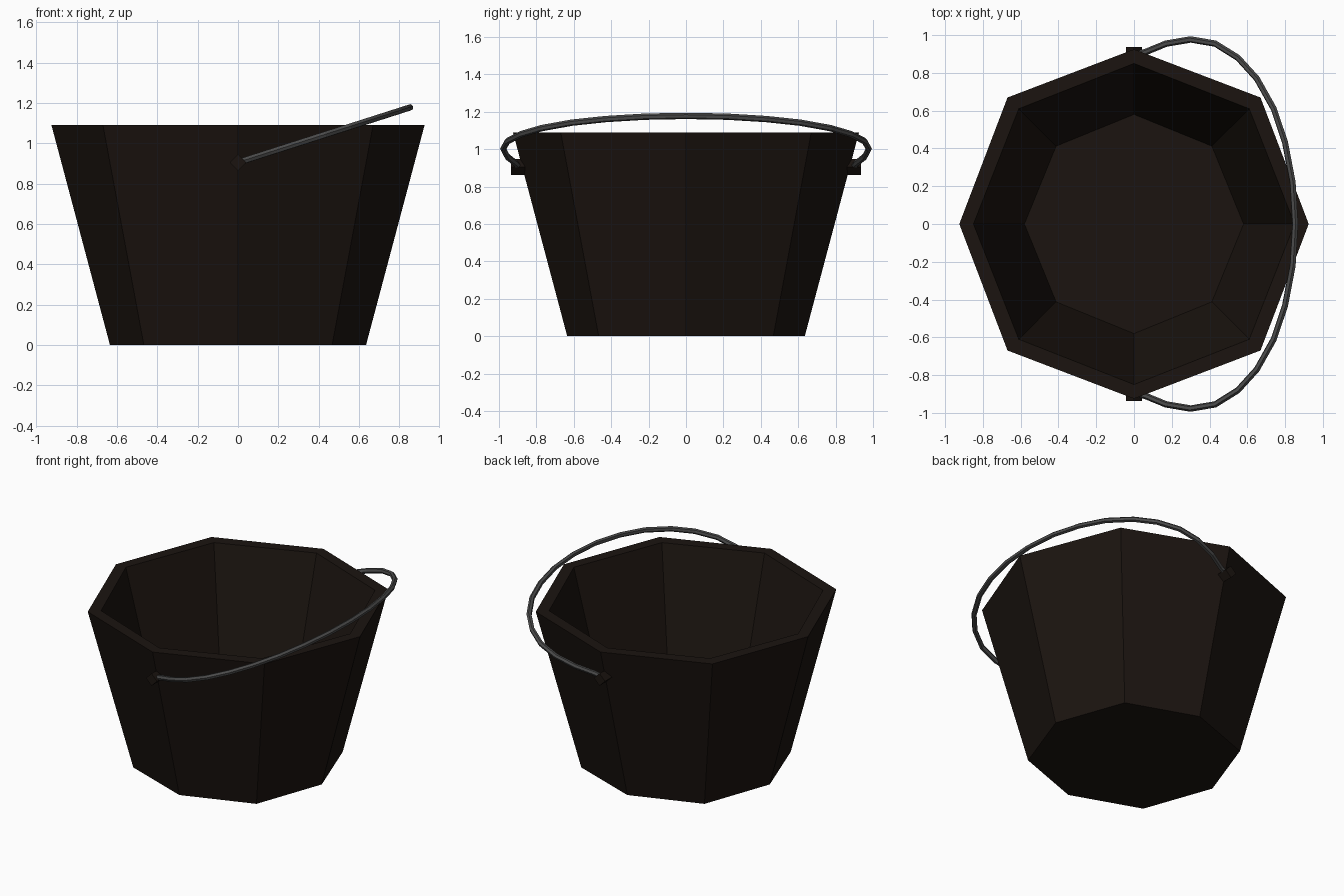
import bpy, bmesh, math

if "Cube" in bpy.data.objects:
    bpy.data.objects.remove(bpy.data.objects["Cube"])


def material(name, color):
    m = bpy.data.materials.new(name)
    m.diffuse_color = (*color, 1)
    m.use_nodes = True
    m.node_tree.nodes["Principled BSDF"].inputs["Base Color"].default_value = m.diffuse_color
    return m


wood = material("dark_wood", (0.011, 0.007, 0.005))
metal = material("grey_metal", (0.07, 0.07, 0.07))

# Bucket body: octagonal rings (axis radius, diagonal radius, z) joined into a thick shell
rings = [(0.635, 0.66, 0.0), (0.925, 0.947, 1.09), (0.85, 0.863, 1.09), (0.58, 0.583, 0.08)]
bm = bmesh.new()
loops = []
for r_axis, r_diag, z in rings:
    loop = []
    for i in range(8):
        a, r = i * math.pi / 4, (r_diag if i % 2 else r_axis)
        loop.append(bm.verts.new((r * math.cos(a), r * math.sin(a), z)))
    loops.append(loop)
for lo, hi in zip(loops, loops[1:]):
    for i in range(8):
        j = (i + 1) % 8
        bm.faces.new((lo[i], lo[j], hi[j], hi[i]))
bm.faces.new(loops[0][::-1])
bm.faces.new(loops[-1])
bmesh.ops.recalc_face_normals(bm, faces=bm.faces)
mesh = bpy.data.meshes.new("bucket_body")
bm.to_mesh(mesh)
bm.free()
mesh.materials.append(wood)
bpy.context.collection.objects.link(bpy.data.objects.new("bucket_body", mesh))

# Handle pegs: small diamond-section studs on both sides
for name, side in (("front_peg", -1), ("back_peg", 1)):
    bpy.ops.mesh.primitive_cylinder_add(vertices=4, radius=0.042, depth=0.1,
                                        location=(0, side * 0.886, 0.905),
                                        rotation=(math.pi / 2, 0, 0))
    peg = bpy.context.object
    peg.name = name
    peg.data.materials.append(wood)

# Handle: bowed wire lying in a tilted plane, half path mirrored across y
half = [(0.0, 0.895), (0.06, 0.91), (0.17, 0.955), (0.30, 0.977), (0.43, 0.955), (0.55, 0.88),
        (0.65, 0.77), (0.74, 0.61), (0.80, 0.43), (0.84, 0.22), (0.853, 0.0)]
path = half + [(x, -y) for x, y in half[-2::-1]]
curve = bpy.data.curves.new("handle", 'CURVE')
curve.dimensions = '3D'
curve.bevel_depth = 0.017
curve.bevel_resolution = 1
curve.use_fill_caps = True
spline = curve.splines.new('POLY')
spline.points.add(len(path) - 1)
for p, (x, y) in zip(spline.points, path):
    p.co = (x, y, 0.905 + 0.32 * x, 1)
spline.use_smooth = False
curve.materials.append(metal)
bpy.context.collection.objects.link(bpy.data.objects.new("handle", curve))
